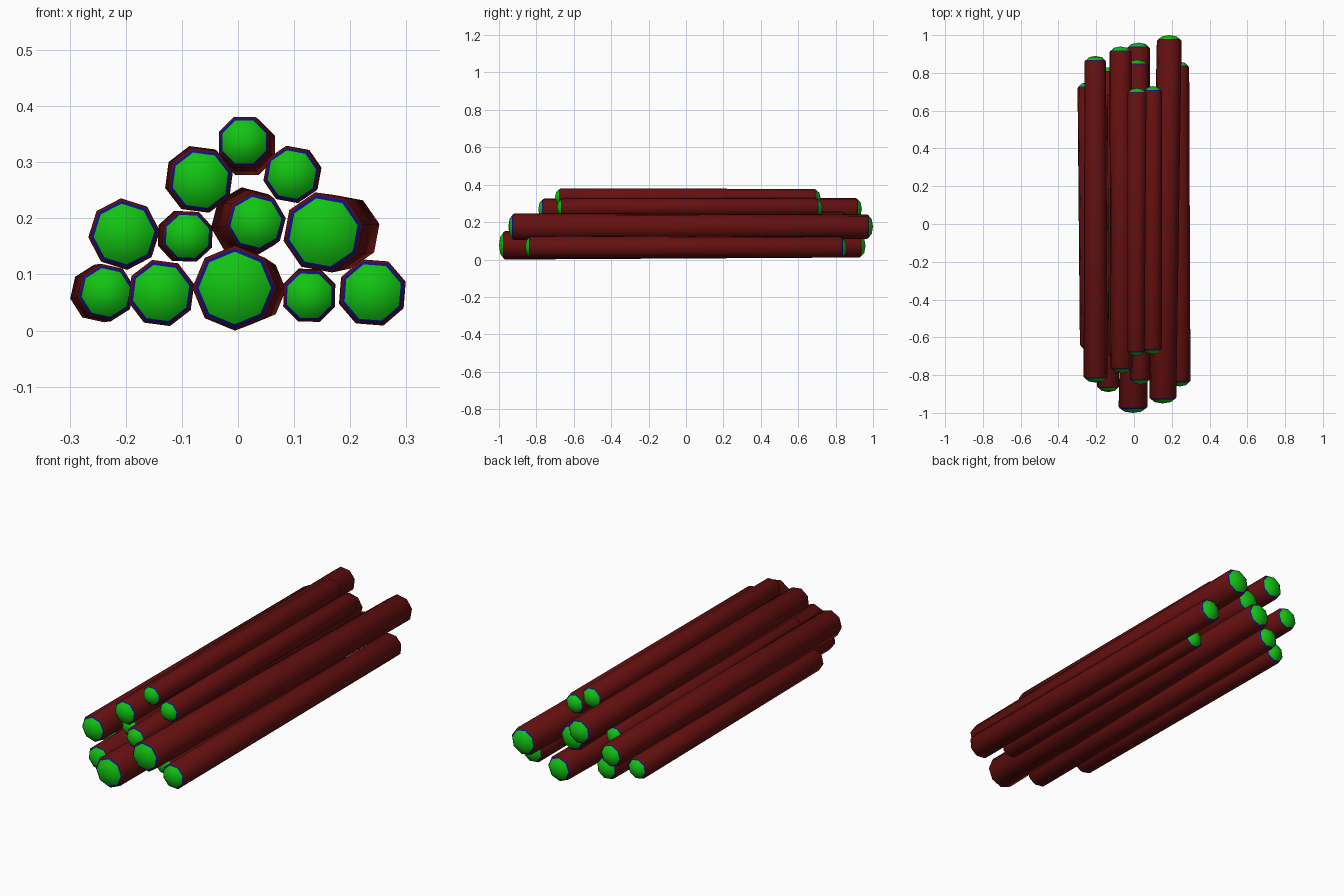
import bpy, bmesh, math
from mathutils import Vector

if "Cube" in bpy.data.objects:
    bpy.data.objects.remove(bpy.data.objects["Cube"])


def material(name, rgb):
    m = bpy.data.materials.new(name)
    m.diffuse_color = (*rgb, 1)
    m.use_nodes = True
    m.node_tree.nodes["Principled BSDF"].inputs["Base Color"].default_value = m.diffuse_color
    return m


MATS = [material("dark red bark", (0.13, 0.005, 0.005)),
        material("blue rim", (0.005, 0.005, 0.25)),
        material("green cut end", (0.006, 0.55, 0.006))]
SIDES = 8

# End profile: (radius factor, distance back from the tip)
PROFILE = [(0.60, 0.007), (0.85, 0.021), (0.93, 0.025), (1.0, 0.032)]


def log(name, front, back, turn):
    """front/back = (x, y, z, radius) of the tips; turn = rotation in degrees."""
    a, b = Vector(front[:3]), Vector(back[:3])
    axis = (b - a).normalized()
    ra, rb = front[3], back[3]
    bm = bmesh.new()

    def ring(c, r):
        out = []
        for i in range(SIDES):
            t = math.radians(turn) + 2 * math.pi * i / SIDES
            out.append(bm.verts.new(c + Vector((math.cos(t) * r, 0, math.sin(t) * r))))
        return out

    rings = [ring(a + axis * d, ra * f) for f, d in PROFILE]
    rings += [ring(b - axis * d, rb * f) for f, d in reversed(PROFILE)]
    slots = [2, 1, 0, 0, 0, 1, 2]
    for lo, hi, slot in zip(rings, rings[1:], slots):
        for i in range(SIDES):
            j = (i + 1) % SIDES
            f = bm.faces.new((lo[i], lo[j], hi[j], hi[i]))
            f.material_index = slot
    # domed tips
    for tip, r in ((a, rings[0]), (b, rings[-1])):
        v = bm.verts.new(tip)
        for i in range(SIDES):
            bm.faces.new((v, r[i], r[(i + 1) % SIDES])).material_index = 2
    bmesh.ops.recalc_face_normals(bm, faces=bm.faces)
    me = bpy.data.meshes.new(name)
    bm.to_mesh(me)
    bm.free()
    for m in MATS:
        me.materials.append(m)
    ob = bpy.data.objects.new(name, me)
    bpy.context.collection.objects.link(ob)
    for p in me.polygons:
        p.use_smooth = True


# front tip, back tip, turn
LOGS = [
    # bottom row
    ((-0.235, -0.67, 0.068, 0.052), (-0.248, 0.75, 0.066, 0.052), 10),
    ((-0.137, -0.89, 0.067, 0.061), (-0.140, 0.83, 0.070, 0.056), 15),
    ((-0.006, -1.00, 0.076, 0.076), (0.024, 0.96, 0.073, 0.062), 0),
    ((0.127, -0.77, 0.062, 0.050), (0.127, 0.61, 0.064, 0.050), 22),
    ((0.240, -0.86, 0.068, 0.062), (0.236, 0.86, 0.066, 0.059), 18),
    # second row
    ((-0.203, -0.84, 0.172, 0.064), (-0.205, 0.89, 0.172, 0.057), 5),
    ((-0.090, -0.72, 0.168, 0.048), (-0.098, 0.71, 0.168, 0.048), 20),
    ((0.032, -0.85, 0.193, 0.054), (0.015, 0.87, 0.192, 0.064), 8),
    ((0.152, -0.95, 0.175, 0.073), (0.187, 1.00, 0.176, 0.067), 12),
    # third row
    ((-0.067, -0.79, 0.268, 0.060), (-0.071, 0.94, 0.270, 0.061), 15),
    ((0.096, -0.69, 0.278, 0.052), (0.100, 0.73, 0.280, 0.050), 12),
    # top
    ((0.011, -0.70, 0.336, 0.049), (0.016, 0.72, 0.327, 0.054), 22.5),
]
for n, (front, back, turn) in enumerate(LOGS, 1):
    log(f"log_{n}", front, back, turn)
